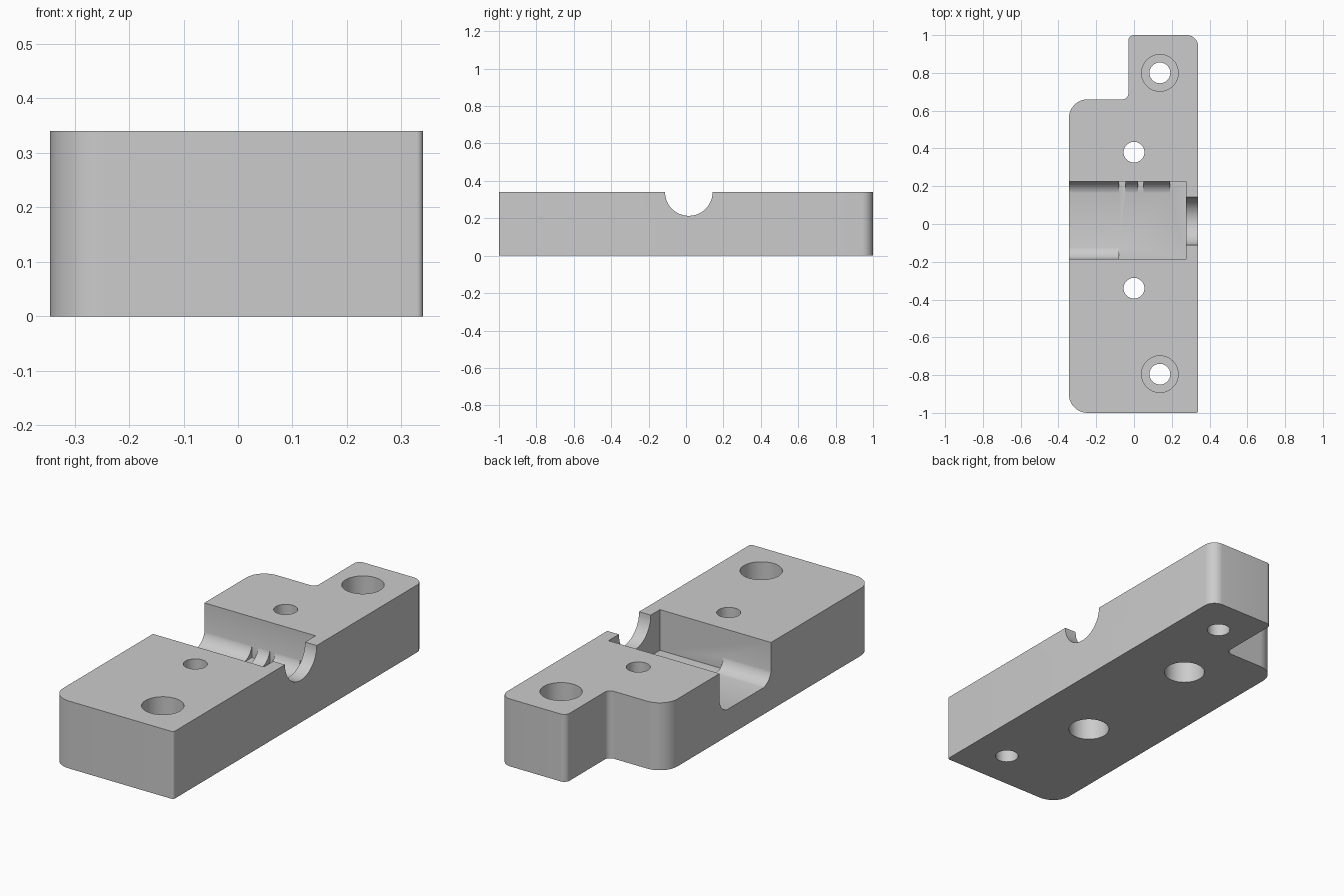
import bpy, bmesh, math
from mathutils import Vector

if "Cube" in bpy.data.objects:
    bpy.data.objects.remove(bpy.data.objects["Cube"])

HEIGHT, FLOOR = 0.34, 0.135
WALL_LOW, WALL_HIGH = -0.185, 0.225

grey = bpy.data.materials.new("plain grey")
grey.use_nodes = True
grey.diffuse_color = (0.6, 0.6, 0.6, 1)
grey.node_tree.nodes["Principled BSDF"].inputs["Base Color"].default_value = (0.6, 0.6, 0.6, 1)


def prism(name, points, start, end, axis="z"):
    """Extrude a 2D profile along z (points are x, y) or along x (points are y, z)."""
    place = (lambda p, t: (p[0], p[1], t)) if axis == "z" else (lambda p, t: (t, p[0], p[1]))
    bm = bmesh.new()
    face = bm.faces.new([bm.verts.new(place(p, start)) for p in points])
    new = bmesh.ops.extrude_face_region(bm, geom=[face])["geom"]
    shift = Vector(place((0, 0), end - start))
    bmesh.ops.translate(bm, vec=shift, verts=[g for g in new if isinstance(g, bmesh.types.BMVert)])
    bmesh.ops.recalc_face_normals(bm, faces=bm.faces)
    mesh = bpy.data.meshes.new(name)
    bm.to_mesh(mesh)
    bm.free()
    mesh.materials.append(grey)
    obj = bpy.data.objects.new(name, mesh)
    bpy.context.collection.objects.link(obj)
    return obj


def rounded(corners, steps=10):
    """Outline with right-angled corners (x, y, radius) rounded off."""
    points = []
    for i, (x, y, r) in enumerate(corners):
        p = Vector((x, y))
        before = (Vector(corners[i - 1][:2]) - p).normalized()
        after = (Vector(corners[(i + 1) % len(corners)][:2]) - p).normalized()
        for k in range(steps + 1):
            t = math.pi / 2 * k / steps
            points.append(p + r * (before * (1 - math.sin(t)) + after * (1 - math.cos(t))))
    return points


def circle(cx, cy, r, sides=48):
    return [(cx + r * math.cos(2 * math.pi * k / sides),
             cy + r * math.sin(2 * math.pi * k / sides)) for k in range(sides)]


def cut(target, cutter):
    cutter.hide_render = True
    mod = target.modifiers.new("cut", "BOOLEAN")
    mod.operation, mod.solver, mod.object = "DIFFERENCE", "EXACT", cutter
    bpy.context.view_layer.objects.active = target
    bpy.ops.object.modifier_apply(modifier=mod.name)
    bpy.data.objects.remove(cutter)


def cove(wall, side, start, end, r=0.078, out=0.03, steps=10):
    """Concave strip filling the corner between a pocket wall and its floor."""
    y, z = wall + side * 0.002, FLOOR - 0.002
    arc = [(y - side * r * (1 - math.cos(t)), z + r * (1 - math.sin(t)))
           for t in [math.pi / 2 * k / steps for k in range(steps + 1)]]
    outer = [(arc[-1][0], z - out), (y + side * out, z - out), (y + side * out, arc[0][1])]
    return prism("cove", arc + outer, start, end, "x")


# Stepped block with rounded vertical corners
block = prism("mounting_block", rounded([
    (-0.345, -1, 0.1), (0.34, -1, 0.012), (0.34, 1, 0.06),
    (-0.03, 1, 0.03), (-0.03, 0.66, 0.03), (-0.345, 0.66, 0.1)]), 0, HEIGHT)

# Pocket open at the right side, with coved lower corners
pocket = prism("pocket", [(WALL_LOW, FLOOR), (WALL_HIGH, FLOOR), (WALL_HIGH, 0.5), (WALL_LOW, 0.5)],
               -0.4, 0.275, "x")
cut(pocket, cove(WALL_LOW, -1, -0.45, -0.08))
for start, end in [(-0.45, -0.08), (-0.045, 0.02), (0.05, 0.19)]:
    cut(pocket, cove(WALL_HIGH, 1, start, end))
cut(block, pocket)

# Half-round groove through the end wall
cut(block, prism("groove", circle(0.015, HEIGHT, 0.127), 0.2, 0.4, "x"))

# Through holes: outer pair counterbored from above, inner pair from below
for x, y, low, high in [(0.137, 0.8, 0.14, 0.5), (0.137, -0.795, 0.14, 0.5),
                        (0, 0.38, -0.1, 0.2), (0, -0.34, -0.1, 0.2)]:
    cut(block, prism("bore", circle(x, y, 0.055), -0.2, 0.6))
    cut(block, prism("counterbore", circle(x, y, 0.097), low, high))

# Smooth the curved walls, keep edges crisp
bpy.ops.object.select_all(action="DESELECT")
block.select_set(True)
bpy.context.view_layer.objects.active = block
bpy.ops.object.shade_smooth_by_angle(angle=math.radians(30))
